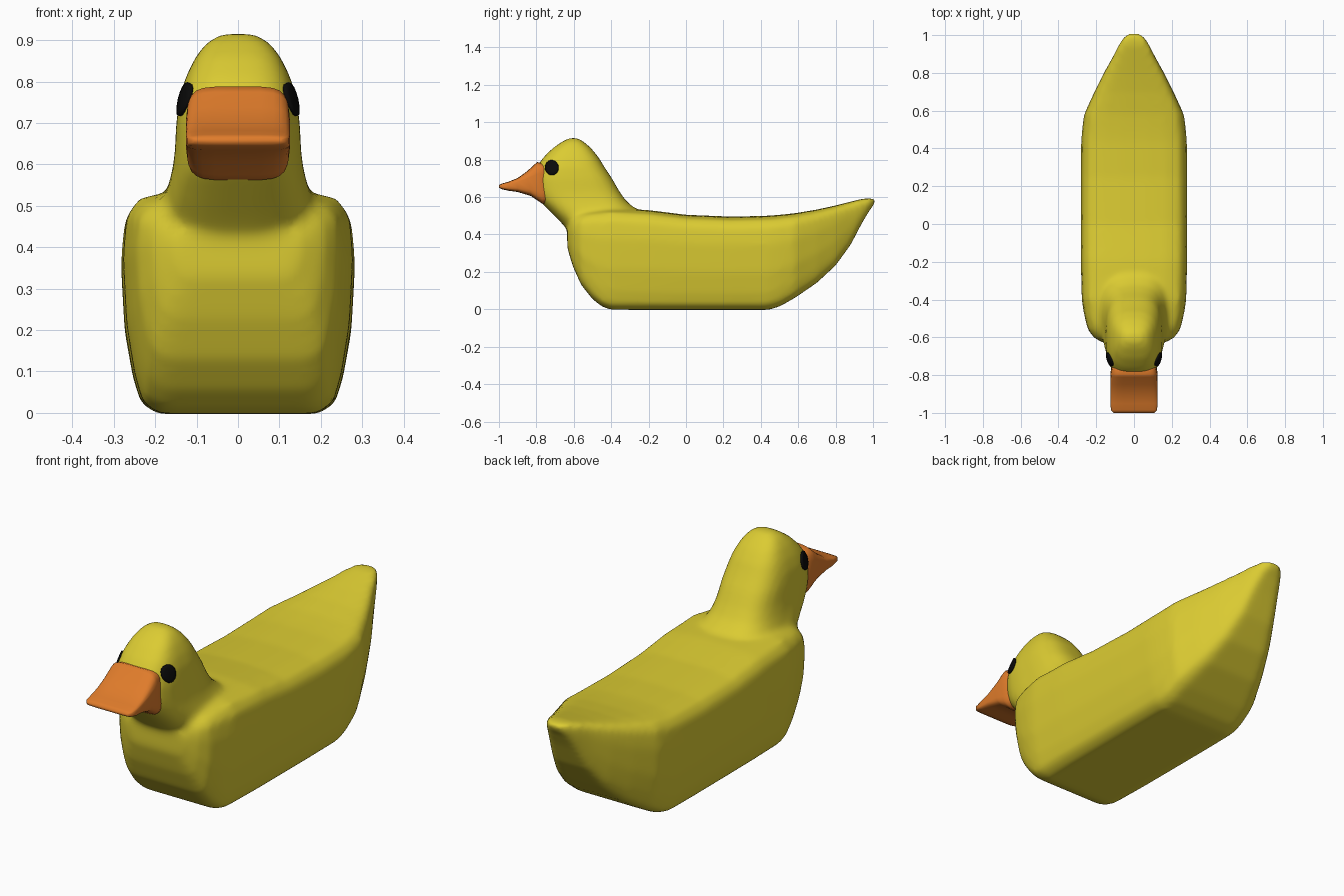
import bpy, bmesh, math
from mathutils import Vector
from mathutils.bvhtree import BVHTree

if "Cube" in bpy.data.objects:
    bpy.data.objects.remove(bpy.data.objects["Cube"])


def material(name, rgb):
    m = bpy.data.materials.new(name)
    m.diffuse_color = (*rgb, 1)
    m.use_nodes = True
    m.node_tree.nodes["Principled BSDF"].inputs["Base Color"].default_value = m.diffuse_color
    return m


yellow = material("yellow", (0.71, 0.60, 0.032))
orange = material("orange", (0.74, 0.20, 0.024))
black = material("black", (0.003, 0.003, 0.003))


def make_object(name, bm, mat):
    bmesh.ops.recalc_face_normals(bm, faces=bm.faces)
    me = bpy.data.meshes.new(name)
    bm.to_mesh(me)
    bm.free()
    me.materials.append(mat)
    for p in me.polygons:
        p.use_smooth = True
    ob = bpy.data.objects.new(name, me)
    bpy.context.collection.objects.link(ob)
    return ob


def loft(bm, rings, section):
    """Each ring: start (y, z), end (y, z), half width. Section is mirrored in x."""
    outline = section + [(-x, t) for x, t in reversed(section)]
    loops = []
    for y0, z0, y1, z1, w in rings:
        loops.append([bm.verts.new((x * w, y0 + (y1 - y0) * t, z0 + (z1 - z0) * t))
                      for x, t in outline])
    n = len(outline)
    for a, b in zip(loops, loops[1:]):
        for i in range(n):
            j = (i + 1) % n
            bm.faces.new((a[i], a[j], b[j], b[i]))
    bm.faces.new(loops[0])
    bm.faces.new(loops[-1])


def rounded(power, n=12):
    """Half of a superellipse, running from t = 0 to t = 1."""
    pts = []
    for i in range(n):
        a = math.pi * (i + 0.5) / n
        c = math.cos(a)
        pts.append((math.sin(a) ** (2 / power),
                    0.5 - 0.5 * math.copysign(abs(c) ** (2 / power), c)))
    return pts


# Body: cross-sections from breast to tail
bm = bmesh.new()
hull = [(0.3, 0), (0.68, 0), (0.83, 0.05), (0.9, 0.18), (0.97, 0.4), (1, 0.7),
        (0.97, 0.88), (0.86, 0.96), (0.6, 0.99), (0.25, 1)]
stations = [(-0.635, 0.33, 0.44, 0.15), (-0.605, 0.23, 0.49, 0.21), (-0.56, 0.13, 0.515, 0.245),
            (-0.5, 0.055, 0.53, 0.26), (-0.45, 0.015, 0.535, 0.27), (-0.4, -0.002, 0.54, 0.277),
            (-0.2, -0.003, 0.53, 0.282), (0, -0.003, 0.505, 0.282), (0.25, -0.003, 0.495, 0.282),
            (0.44, -0.003, 0.5, 0.28), (0.5, 0.015, 0.505, 0.275), (0.58, 0.06, 0.513, 0.265),
            (0.7, 0.142, 0.533, 0.21), (0.8, 0.235, 0.555, 0.16), (0.88, 0.345, 0.575, 0.115),
            (0.94, 0.46, 0.59, 0.085), (0.985, 0.535, 0.595, 0.06), (1.01, 0.565, 0.588, 0.03)]
loft(bm, [(y, lo, y, hi, w) for y, lo, hi, w in stations], hull)

# Neck and head: horizontal sections from inside the body to the crown
levels = [(0.40, -0.61, -0.15, 0.19), (0.47, -0.675, -0.2, 0.19), (0.53, -0.735, -0.26, 0.175),
          (0.58, -0.785, -0.32, 0.16), (0.63, -0.81, -0.355, 0.153), (0.7, -0.815, -0.395, 0.15),
          (0.76, -0.80, -0.435, 0.142), (0.81, -0.765, -0.465, 0.127), (0.86, -0.715, -0.505, 0.103),
          (0.895, -0.665, -0.545, 0.075), (0.916, -0.625, -0.58, 0.04)]
loft(bm, [(f, z, b, z, w) for z, f, b, w in levels], rounded(2.9))
body = make_object("body_and_head", bm, yellow)

# Fuse and soften the two volumes
mod = body.modifiers.new("fuse", 'REMESH')
mod.mode = 'VOXEL'
mod.voxel_size = 0.014
mod.use_smooth_shade = True
mod = body.modifiers.new("soften", 'SMOOTH')
mod.factor = 0.5
mod.iterations = 12

# Beak: wedge with rounded corners
bm = bmesh.new()
loft(bm, [(-0.70, 0.575, -0.72, 0.765, 0.11), (-0.765, 0.562, -0.795, 0.788, 0.123),
          (-0.785, 0.575, -0.81, 0.775, 0.125), (-0.83, 0.606, -0.85, 0.738, 0.126),
          (-0.90, 0.627, -0.90, 0.702, 0.126), (-0.95, 0.634, -0.95, 0.682, 0.126),
          (-0.985, 0.642, -0.985, 0.672, 0.122), (-1.0, 0.65, -1.0, 0.664, 0.108)], rounded(5))
make_object("beak", bm, orange)

# Eyes: thin discs laid on the sides of the head
bpy.context.view_layer.update()
tree = BVHTree.FromObject(body, bpy.context.evaluated_depsgraph_get())
for side, name in ((1, "left_eye"), (-1, "right_eye")):
    bm = bmesh.new()

    def on_head(dy, dz):
        start = Vector((side, -0.717 + dy, 0.757 + dz))
        hit = tree.ray_cast(start, Vector((-side, 0, 0)))[0]
        x = hit.x if hit else side * 0.12
        return bm.verts.new((x + side * 0.004, start.y, start.z))

    steps = [2 * math.pi * i / 16 for i in range(16)]
    centre = on_head(0, 0)
    previous = None
    for r in (0.33, 0.67, 1.0):
        ring = [on_head(0.036 * r * math.cos(a), 0.04 * r * math.sin(a)) for a in steps]
        for i in range(16):
            j = (i + 1) % 16
            if previous:
                bm.faces.new((previous[i], ring[i], ring[j], previous[j]))
            else:
                bm.faces.new((centre, ring[i], ring[j]))
        previous = ring
    eye = make_object(name, bm, black)
    thick = eye.modifiers.new("plate", 'SOLIDIFY')
    thick.thickness = 0.008
    thick.offset = 0
